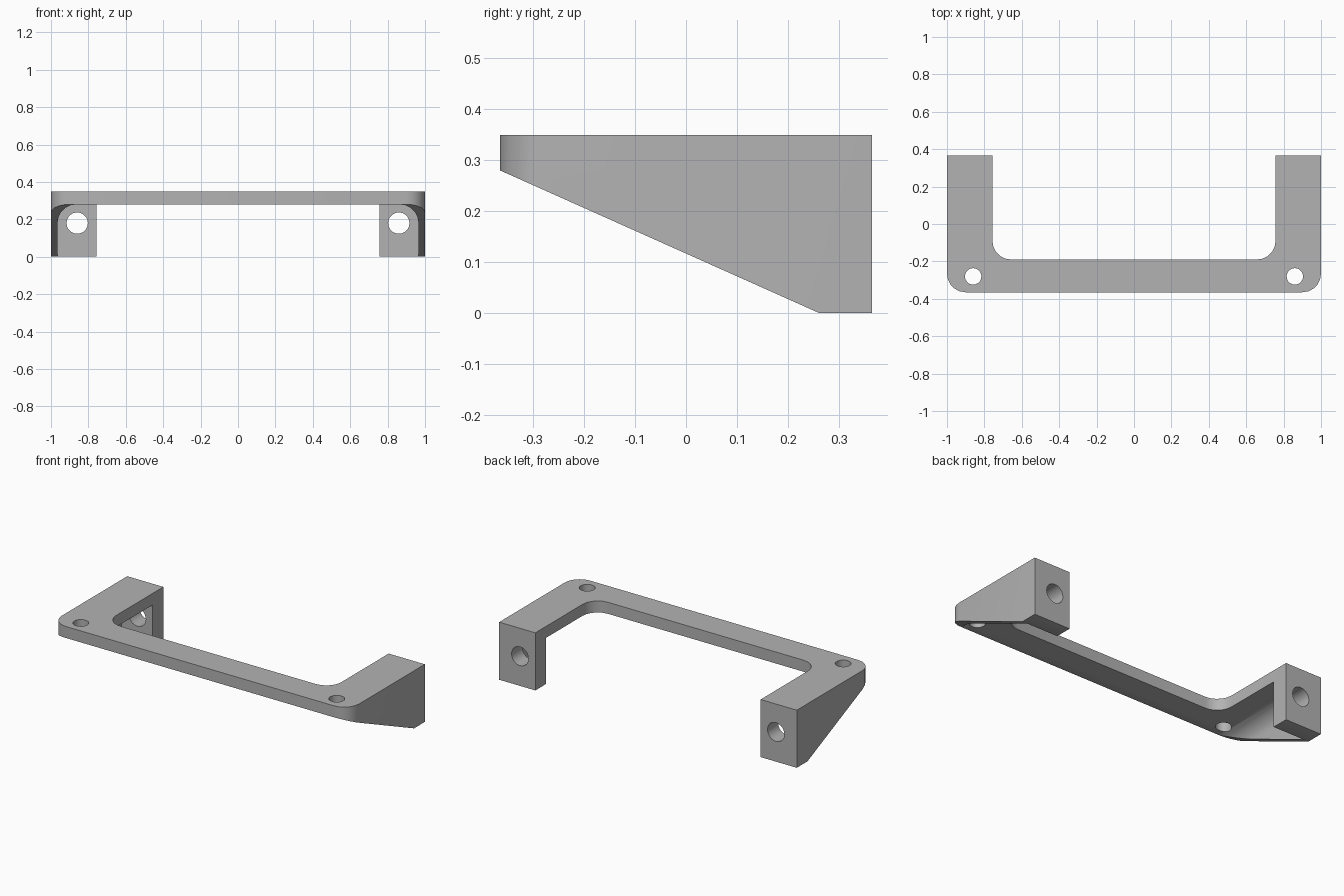
import bpy, bmesh, math
from mathutils import Vector

cube = bpy.data.objects.get("Cube")
if cube:
    bpy.data.objects.remove(cube, do_unlink=True)

W, D, H = 1.0, 0.365, 0.35      # half width, half depth, height
PLATE_Z, BLOCK_Y, WALL_X = 0.28, 0.262, 0.965
R = 0.1                         # all corner fillets

grey = bpy.data.materials.new("plain grey")
grey.use_nodes = True
colour = (0.45, 0.45, 0.45, 1)
grey.diffuse_color = colour
grey.node_tree.nodes["Principled BSDF"].inputs["Base Color"].default_value = colour


def arc(cx, cy, start, end, steps=5):
    """Quarter-round points, angles in degrees."""
    angles = [math.radians(start + (end - start) * i / steps) for i in range(steps + 1)]
    return [(cx + R * math.cos(a), cy + R * math.sin(a)) for a in angles]


def prism(name, points, place, direction):
    """Extrude a flat profile; place maps its 2D points into space."""
    bm = bmesh.new()
    face = bm.faces.new([bm.verts.new(place(*p)) for p in points])
    extruded = bmesh.ops.extrude_face_region(bm, geom=[face])
    verts = [v for v in extruded["geom"] if isinstance(v, bmesh.types.BMVert)]
    bmesh.ops.translate(bm, verts=verts, vec=Vector(direction))
    bmesh.ops.recalc_face_normals(bm, faces=bm.faces)
    mesh = bpy.data.meshes.new(name)
    bm.to_mesh(mesh)
    bm.free()
    mesh.materials.append(grey)
    obj = bpy.data.objects.new(name, mesh)
    bpy.context.collection.objects.link(obj)
    return obj


def circle(cx, cy, radius, sides=20):
    return [(cx + radius * math.cos(math.tau * i / sides),
             cy + radius * math.sin(math.tau * i / sides)) for i in range(sides)]


def mirrored(half):
    """Complete a right-hand half outline across the centre line."""
    return half + [(-x, y) for x, y in reversed(half)]


# U-shaped body with rounded outer and inner corners
INNER_X, INNER_Y = 0.757, -0.19
half = (arc(W - R, R - D, -90, 0) + [(W, D), (INNER_X, D)]
        + arc(INNER_X - R, INNER_Y + R, 0, -90))
bracket = prism("mounting_bracket", mirrored(half), lambda x, y: (x, y, 0), (0, 0, H))

# Cutters: sloped underside, hollow behind the side walls, screw holes
cutters = [
    prism("slope_cutter", [(-D - 0.14, PLATE_Z + 0.0627), (BLOCK_Y, 0), (BLOCK_Y, -1), (-D - 0.14, -1)],
          lambda y, z: (-2, y, z), (4, 0, 0)),
    prism("hollow_cutter", mirrored([(WALL_X, -1)] + arc(WALL_X - R, PLATE_Z - R, 0, 90)),
          lambda x, z: (x, -1, z), (0, 1 + BLOCK_Y, 0)),
]
for side, sign in (("left", 1), ("right", -1)):
    cutters.append(prism(side + "_plate_hole_cutter", circle(sign * 0.86, -0.28, 0.044),
                         lambda x, y: (x, y, 0.1), (0, 0, 1)))
    cutters.append(prism(side + "_block_hole_cutter", circle(sign * 0.86, 0.18, 0.057),
                         lambda x, z: (x, 0.1, z), (0, 1, 0)))

for cutter in cutters:
    cutter.hide_render = True
    cutter.hide_viewport = True
    cut = bracket.modifiers.new(cutter.name, 'BOOLEAN')
    cut.operation = 'DIFFERENCE'
    cut.solver = 'EXACT'
    cut.object = cutter

# Bake the cuts and remove the helpers
bpy.context.view_layer.update()
evaluated = bracket.evaluated_get(bpy.context.evaluated_depsgraph_get())
finished = bpy.data.meshes.new_from_object(evaluated)
bracket.modifiers.clear()
bracket.data = finished
for cutter in cutters:
    bpy.data.objects.remove(cutter, do_unlink=True)

bpy.ops.object.select_all(action='DESELECT')
bracket.select_set(True)
bpy.context.view_layer.objects.active = bracket
bpy.ops.object.shade_smooth_by_angle(angle=math.radians(25))
